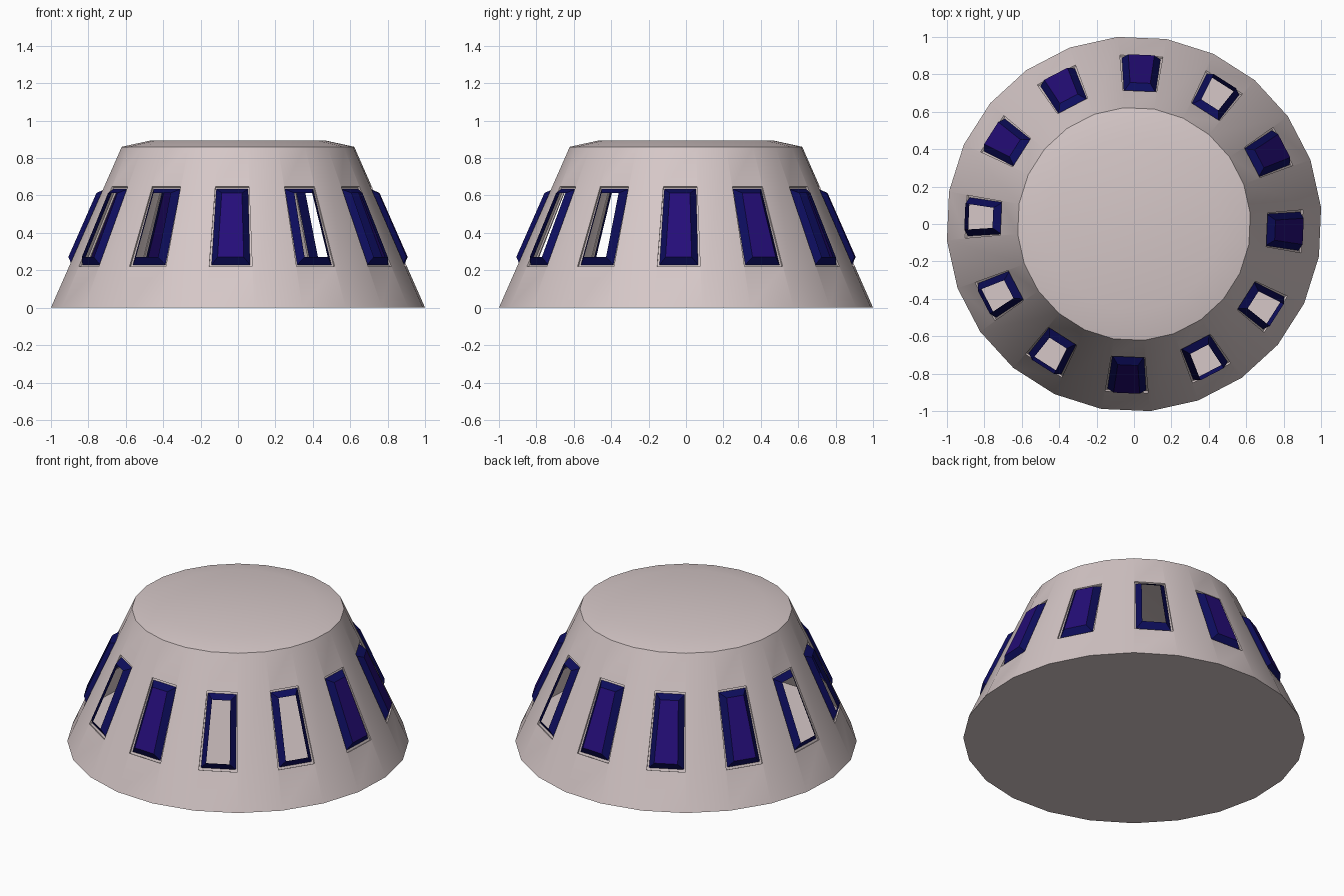
import bpy, math
from mathutils import Vector

cube = bpy.data.objects.get("Cube")
if cube:
    bpy.data.objects.remove(cube, do_unlink=True)

SIDES = 24
STEP = math.tau / SIDES
START = math.radians(5)
BASE_R, RIM_R, RIM_Z = 1.004, 0.624, 0.86
CAP_R, CAP_Z = 0.465, 0.895
# wall normal: outward and upward parts
SLANT = math.hypot(RIM_Z, BASE_R - RIM_R)
N_OUT, N_UP = RIM_Z / SLANT, (BASE_R - RIM_R) / SLANT


def material(name, rgb):
    m = bpy.data.materials.new(name)
    m.use_nodes = True
    m.diffuse_color = (*rgb, 1)
    bsdf = m.node_tree.nodes["Principled BSDF"]
    bsdf.inputs["Base Color"].default_value = (*rgb, 1)
    bsdf.inputs["Roughness"].default_value = 0.7
    return m


SHELL = material("pale pinkish grey", (0.67, 0.575, 0.575))
FRAME = material("navy blue", (0.004, 0.004, 0.11))
PANE = material("deep violet", (0.018, 0.004, 0.19))


class Part:
    """Collects faces given as lists of points and makes one object."""
    def __init__(self, name, mat):
        self.name, self.mat = name, mat
        self.points, self.faces, self.lookup = [], [], {}

    def index(self, p):
        key = tuple(round(c, 5) for c in p)
        if key not in self.lookup:
            self.lookup[key] = len(self.points)
            self.points.append(p)
        return self.lookup[key]

    def face(self, pts):
        self.faces.append([self.index(p) for p in pts])

    def bridge(self, outer, inner):
        n = len(outer)
        for i in range(n):
            j = (i + 1) % n
            self.face([outer[i], outer[j], inner[j], inner[i]])

    def finish(self, smooth=False):
        me = bpy.data.meshes.new(self.name)
        me.from_pydata(self.points, [], self.faces)
        me.materials.append(self.mat)
        ob = bpy.data.objects.new(self.name, me)
        bpy.context.collection.objects.link(ob)
        if smooth:
            for p in me.polygons:
                p.use_smooth = True
            me.set_sharp_from_angle(angle=math.radians(30))
        return ob


def circle(r, z):
    return [Vector((r * math.cos(START + i * STEP), r * math.sin(START + i * STEP), z))
            for i in range(SIDES)]


def panel_ring(angle, half_low, z_low, half_high, z_high, lift):
    """Four corners of a trapezoid on the sloping wall, lifted off it."""
    out = Vector((math.cos(angle), math.sin(angle), 0))
    side = Vector((-out.y, out.x, 0))
    ring = []
    for u, z in ((-half_low, z_low), (half_low, z_low), (half_high, z_high), (-half_high, z_high)):
        r = (BASE_R + (RIM_R - BASE_R) * z / RIM_Z) * math.cos(STEP / 2)
        ring.append(out * (r + N_OUT * lift) + side * u + Vector((0, 0, z + N_UP * lift)))
    return ring


# hollow sloping body with floor, rim and shallow raised roof
body = Part("body_shell", SHELL)
base, rim, cap = circle(BASE_R, 0), circle(RIM_R, RIM_Z), circle(CAP_R, CAP_Z)
body.face(base[::-1])
body.bridge(rim, cap)
body.face(cap)

GLAZED = {0, 1, 3, 4, 5, 9}   # windows that hold a pane, the rest are open
for i in range(SIDES):
    j = (i + 1) % SIDES
    wall = [base[i], base[j], rim[j], rim[i]]
    if i % 2 == 0:
        body.face(wall)
        continue
    # recessed opening in every other wall face
    angle = START + (i + 0.5) * STEP
    number = (i + 1) // 2 % 12
    hole = panel_ring(angle, 0.115, 0.22, 0.09, 0.648, 0)
    ledge = panel_ring(angle, 0.115, 0.22, 0.09, 0.648, -0.01)
    foot = panel_ring(angle, 0.103, 0.233, 0.085, 0.638, -0.01)
    lip = panel_ring(angle, 0.07, 0.26, 0.054, 0.603, 0.026)
    body.bridge(wall, hole)
    body.bridge(hole, ledge)
    body.bridge(ledge, foot)
    # bevelled frame standing proud of the wall
    frame = Part(f"window_frame_{number}", FRAME)
    frame.bridge(foot, lip)
    frame.finish()
    if number in GLAZED:
        pane = Part(f"window_pane_{number}", PANE)
        pane.face(lip)
        pane.finish()

body.finish(smooth=True)
